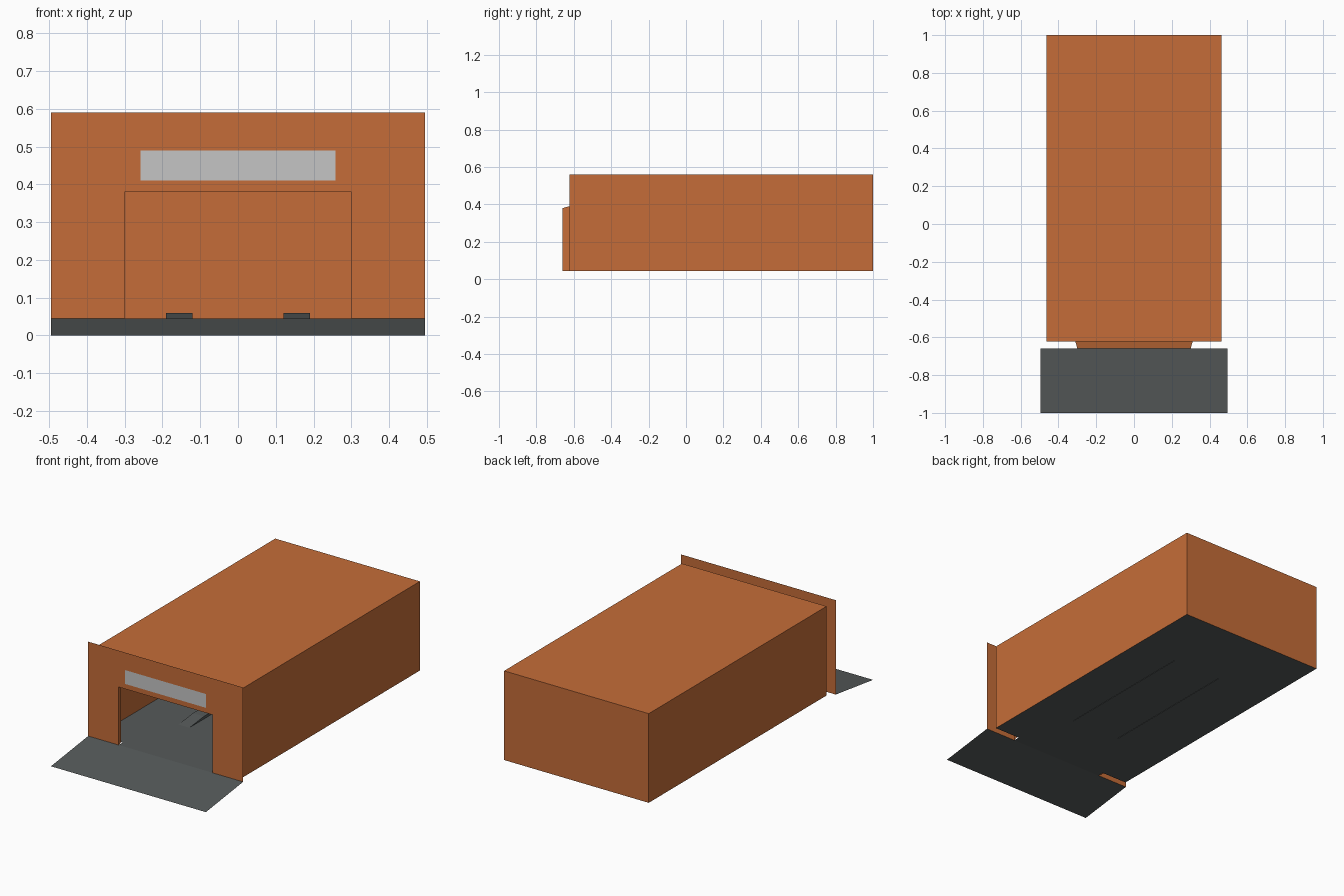
import bpy

cube = bpy.data.objects.get("Cube")
if cube:
    bpy.data.objects.remove(cube, do_unlink=True)


def material(name, r, g, b):
    m = bpy.data.materials.new(name)
    m.use_nodes = True
    m.diffuse_color = (r, g, b, 1)
    m.node_tree.nodes["Principled BSDF"].inputs["Base Color"].default_value = (r, g, b, 1)
    return m


orange = material("burnt orange", 0.56, 0.152, 0.04)
grey = material("dark grey", 0.093, 0.103, 0.103)
pale = material("pale grey", 0.56, 0.56, 0.56)


def mesh(name, verts, faces, mat):
    me = bpy.data.meshes.new(name)
    me.from_pydata(verts, [], faces)
    me.materials.append(mat)
    ob = bpy.data.objects.new(name, me)
    bpy.context.collection.objects.link(ob)
    return ob


def rect(name, x, y0, y1, z0, z1, mat):
    """Sheet of half width x running from (y0, z0) to (y1, z1)."""
    return mesh(name, [(-x, y0, z0), (x, y0, z0), (x, y1, z1), (-x, y1, z1)],
                [(0, 1, 2, 3)], mat)


def arch(w, top, y):
    """Open outline of a wall or doorway standing on the floor."""
    return [(-w, y, FLOOR), (-w, y, top), (w, y, top), (w, y, FLOOR)]


def bridge(name, outer, inner, mat):
    """Three-sided sheet joining two arch outlines."""
    return mesh(name, outer + inner,
                [(i, i + 4, i + 5, i + 1) for i in range(3)], mat)


FLOOR, ROOF = 0.045, 0.56
FACADE, FRONT, BACK = -0.66, -0.623, 1.0
HALF = 0.462
DOOR = (0.30, 0.38)
INNER_DOOR = (0.31, 0.39)

# Hall shell: side walls and roof, back wall, front wall with doorway
bridge("walls_and_roof", arch(HALF, ROOF, BACK), arch(HALF, ROOF, FRONT), orange)
mesh("back_wall", arch(HALF, ROOF, BACK), [(0, 1, 2, 3)], orange)
bridge("front_wall", arch(HALF, ROOF, FRONT), arch(*INNER_DOOR, FRONT), orange)

# Taller facade sheet and the flared reveal behind its doorway
bridge("facade", arch(0.495, 0.59, FACADE), arch(*DOOR, FACADE), orange)
bridge("door_reveal", arch(*DOOR, FACADE), arch(*INNER_DOOR, FRONT), orange)

# Sign panel above the doorway
rect("sign_panel", 0.258, FACADE - 0.002, FACADE - 0.002, 0.41, 0.49, pale)

# Floor, threshold and entry ramp
rect("floor", HALF, FRONT, BACK, FLOOR, FLOOR, grey)
rect("threshold", DOOR[0], FACADE, FRONT, FLOOR, FLOOR, grey)
rect("entry_ramp", 0.495, -1.0, FACADE, 0.0, FLOOR, grey)

# Pair of low wheel tracks with sloped ends
profile = [(-0.29, 0.043), (0.58, 0.043), (0.43, 0.06), (-0.14, 0.06)]
for side, name in ((-1, "right_track"), (1, "left_track")):
    verts = [(side * 0.155 + dx, y, z) for dx in (-0.035, 0.035) for y, z in profile]
    faces = [(3, 2, 1, 0), (4, 5, 6, 7)]
    faces += [(i, (i + 1) % 4, (i + 1) % 4 + 4, i + 4) for i in range(4)]
    mesh(name, verts, faces, grey)
